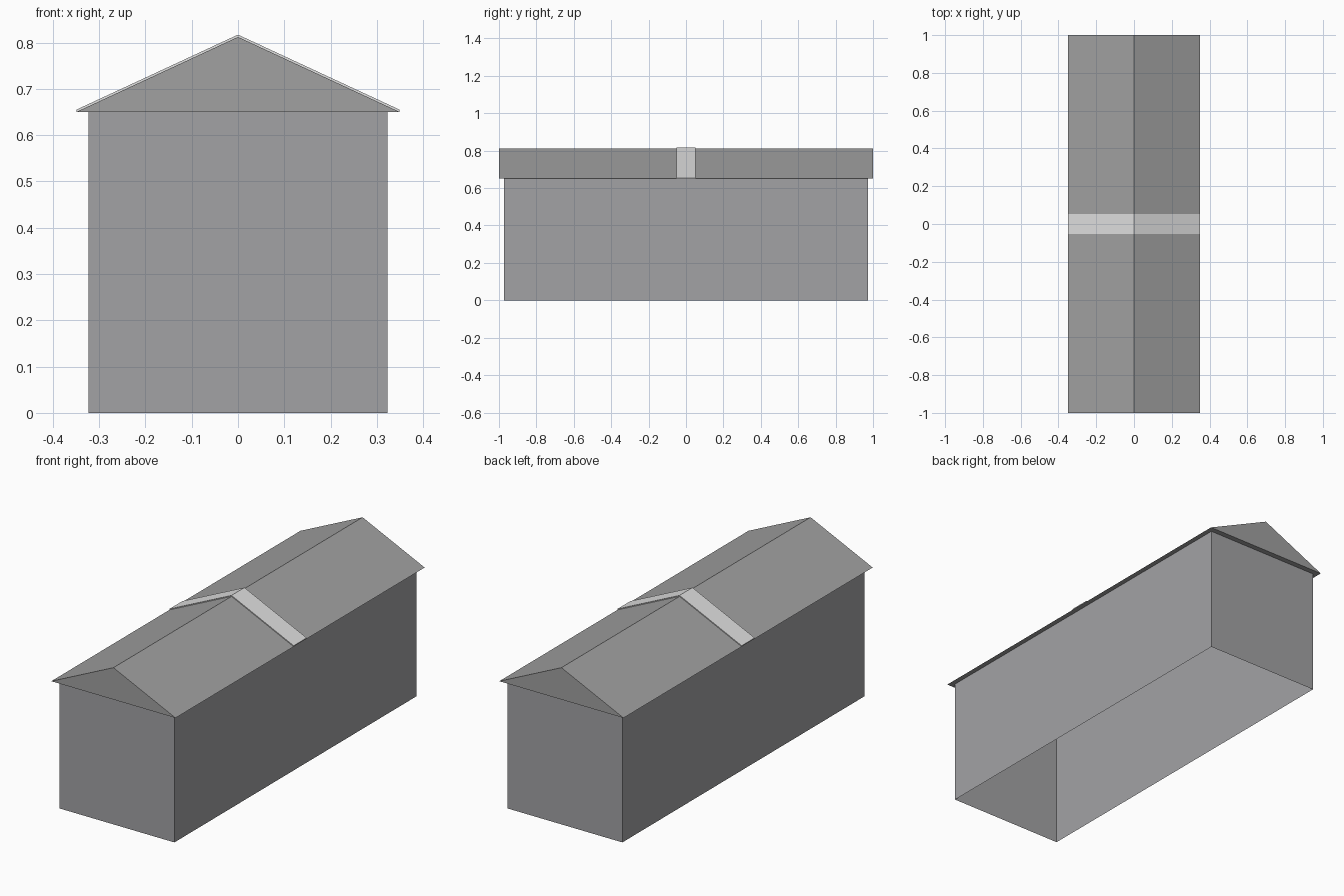
import bpy

if "Cube" in bpy.data.objects:
    bpy.data.objects.remove(bpy.data.objects["Cube"])


def material(name, rgb):
    m = bpy.data.materials.new(name)
    m.diffuse_color = (*rgb, 1.0)
    m.use_nodes = True
    m.node_tree.nodes["Principled BSDF"].inputs["Base Color"].default_value = m.diffuse_color
    return m


def extrude_profile(name, profile, axis, low, high, mat, caps=True):
    """Sweep a closed 2D outline along y (outline in x, z) or z (outline in x, y)."""
    def point(a, b, t):
        return (a, t, b) if axis == "y" else (a, b, t)
    n = len(profile)
    verts = [point(a, b, t) for t in (low, high) for a, b in profile]
    faces = [(i, (i + 1) % n, n + (i + 1) % n, n + i) for i in range(n)]
    if axis == "y":
        faces = [f[::-1] for f in faces]
    if caps:
        ends = [tuple(range(n)), tuple(range(2 * n - 1, n - 1, -1))]
        faces += ends if axis == "y" else [f[::-1] for f in ends]
    mesh = bpy.data.meshes.new(name)
    mesh.from_pydata(verts, [], faces)
    mesh.materials.append(mat)
    mesh.update()
    obj = bpy.data.objects.new(name, mesh)
    bpy.context.collection.objects.link(obj)
    return obj


wall_grey = material("wall grey", (0.365, 0.365, 0.378))
roof_grey = material("roof grey", (0.355, 0.355, 0.355))
strip_white = material("pale strip", (0.74, 0.74, 0.74))

WALL_X, WALL_Y, EAVE_Z = 0.323, 0.972, 0.65
ROOF_X, ROOF_Y, RIDGE_Z = 0.349, 1.0, 0.812
LIFT = 0.005

# Walls: four sides, open underneath
extrude_profile("walls", [(-WALL_X, -WALL_Y), (WALL_X, -WALL_Y), (WALL_X, WALL_Y), (-WALL_X, WALL_Y)],
                "z", 0, EAVE_Z, wall_grey, caps=False)

# Gabled roof prism with overhang
extrude_profile("roof", [(-ROOF_X, EAVE_Z), (ROOF_X, EAVE_Z), (0, RIDGE_Z)],
                "y", -ROOF_Y, ROOF_Y, roof_grey)

# Raised pale strip lying over both slopes
extrude_profile("roof_strip", [(-ROOF_X, EAVE_Z), (0, RIDGE_Z), (ROOF_X, EAVE_Z),
                               (ROOF_X, EAVE_Z + LIFT), (0, RIDGE_Z + LIFT), (-ROOF_X, EAVE_Z + LIFT)],
                "y", -0.052, 0.052, strip_white)

# Make the face directions consistent on the closed parts
import bmesh
for name in ("roof", "roof_strip"):
    mesh = bpy.data.objects[name].data
    bm = bmesh.new()
    bm.from_mesh(mesh)
    bmesh.ops.recalc_face_normals(bm, faces=bm.faces)
    bm.to_mesh(mesh)
    bm.free()
